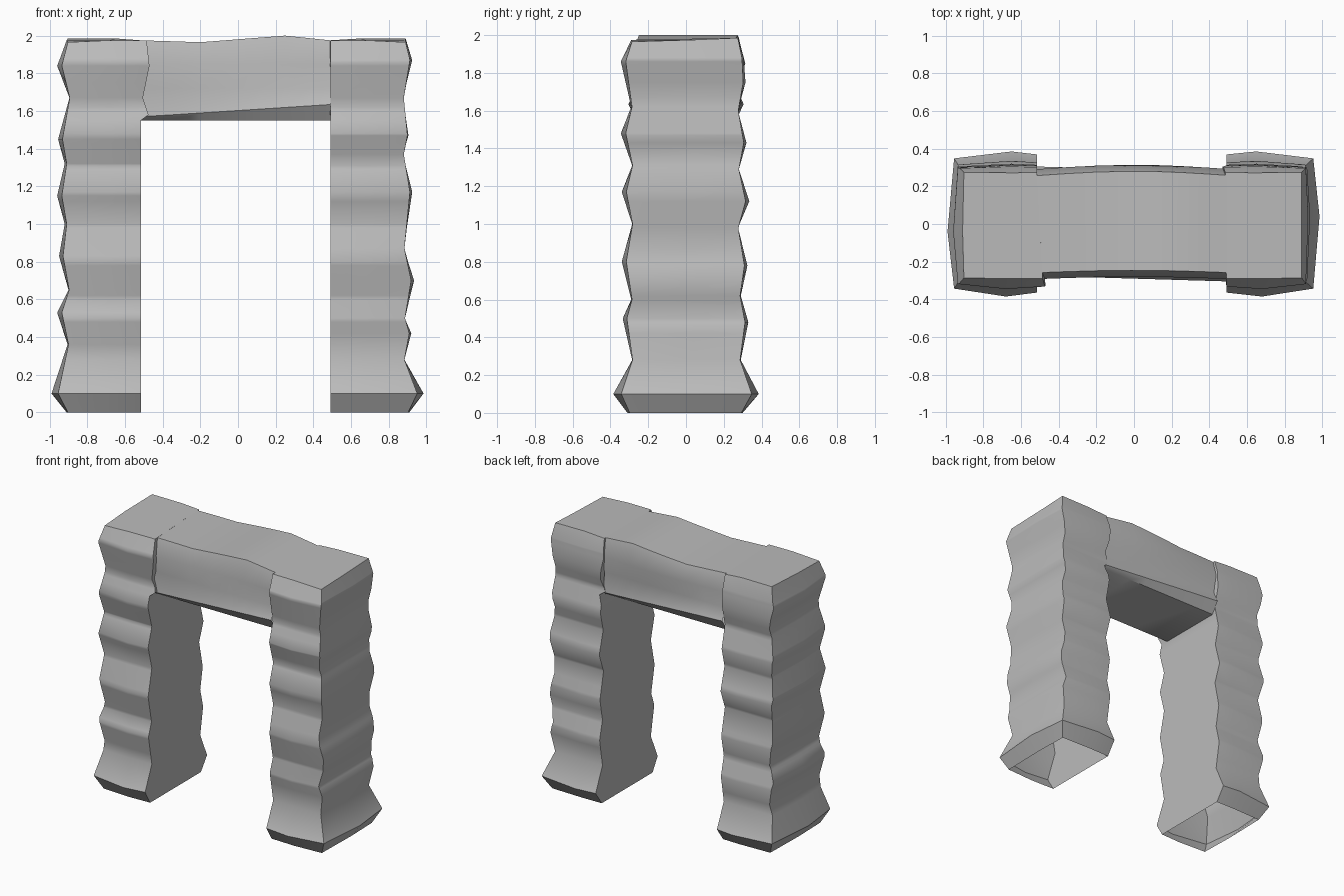
import bpy, bmesh, math

if "Cube" in bpy.data.objects:
    bpy.data.objects.remove(bpy.data.objects["Cube"])

stone = bpy.data.materials.new("grey stone")
stone.diffuse_color = (0.5, 0.5, 0.5, 1)
stone.use_nodes = True
stone.node_tree.nodes["Principled BSDF"].inputs["Base Color"].default_value = stone.diffuse_color


def interp(knots, t):
    """Piecewise linear value of (position, value) knots."""
    if t <= knots[0][0]:
        return knots[0][1]
    for (a, u), (b, v) in zip(knots, knots[1:]):
        if t <= b:
            return u + (v - u) * (t - a) / (b - a)
    return knots[-1][1]


def loft(name, rings, cap_end=False):
    """Skin closed rings of points and shade with sharp corners."""
    bm = bmesh.new()
    rows = [[bm.verts.new(p) for p in r] for r in rings]
    n = len(rows[0])
    for a, b in zip(rows, rows[1:]):
        for i in range(n):
            j = (i + 1) % n
            bm.faces.new((a[i], a[j], b[j], b[i]))
    if cap_end:
        bm.faces.new(rows[-1])
    bmesh.ops.recalc_face_normals(bm, faces=bm.faces)
    me = bpy.data.meshes.new(name)
    bm.to_mesh(me)
    bm.free()
    me.materials.append(stone)
    ob = bpy.data.objects.new(name, me)
    bpy.context.collection.objects.link(ob)
    bpy.ops.object.select_all(action='DESELECT')
    ob.select_set(True)
    bpy.context.view_layer.objects.active = ob
    bpy.ops.object.shade_smooth_by_angle(angle=math.radians(47))


# Weathered outlines: (height, distance from the centre plane)
FRONT = [(0, .31), (.1, .385), (.28, .285), (.5, .335), (.6, .29), (.8, .34), (1, .285),
         (1.17, .34), (1.31, .285), (1.48, .345), (1.62, .29), (1.86, .345), (1.97, .29)]
BACK = [(0, .30), (.1, .385), (.28, .29), (.48, .33), (.62, .29), (.78, .325), (.98, .275),
        (1.12, .335), (1.29, .28), (1.43, .32), (1.6, .275), (1.75, .315), (1.88, .305), (1.98, .27)]
LEFT = [(0, .91), (.1, .99), (.36, .905), (.53, .96), (.65, .90), (.83, .95), (1, .92),
        (1.15, .96), (1.32, .92), (1.45, .955), (1.67, .895), (1.84, .96), (1.97, .91)]
RIGHT = [(0, .91), (.1, .985), (.28, .88), (.42, .92), (.5, .885), (.7, .935), (.87, .88),
         (1.17, .925), (1.37, .875), (1.47, .905), (1.67, .875), (1.87, .925), (1.97, .89)]
# Inner edge of the protruding corner block at the top
BLOCK = [(1.55, .515), (1.58, .475), (1.67, .505), (1.84, .47), (1.97, .485)]


def pillar(name, side, outer, inner, block_front, block_back):
    zs = sorted({k[0] for prof in (FRONT, BACK, outer, BLOCK) for k in prof if k[0] < 1.97})
    rings = []
    for z in zs + [1.975]:
        f, b, o = interp(FRONT, z), interp(BACK, z), interp(outer, z)
        soft = lambda v, base, k: base + (v - base) * k
        fc, bc, oc = soft(f, .28, .6), soft(b, .28, .65), soft(o, .89, .65)
        fi, bi = soft(f, .28, .8), soft(b, .28, .85)
        xf = interp(BLOCK, z) if block_front and z >= 1.55 else inner
        xb = interp(BLOCK, z) if block_back and z >= 1.55 else inner
        top = z > 1.97
        dz = .01 if top else 0
        rings.append([
            (side * xf, -fi, z), (side * .68, -f, z), (side * oc, -fc, z - dz),
            (side * o, .04 * side, z), (side * oc, bc, z + dz),
            (side * .65, b, z + dz), (side * xb, bi, z)])
    loft(name, rings, cap_end=True)


# Pillars, open underneath
pillar("left_pillar", -1, LEFT, .515, True, False)
pillar("right_pillar", 1, RIGHT, .49, False, True)

# Lintel: underside, worn lower lip, groove, belly and uneven top
TOP = [(-.5, 1.975), (-.2, 1.965), (.25, 2.0), (.49, 1.975)]


def lintel_side(t, wave):
    """Points (depth, height) from bottom to top; the lip grows with t."""
    g = max(0, min(1, (t + .5)))
    return [(.25, 1.55), (.275 + .03 * g, 1.57 + .065 * g), (.265, 1.72),
            (.292 + wave, 1.85), (.258 + wave, None)]


stations = []
for x in (-.515, -.35, -.2, -.02, .12, .25, .38, .49):
    top = interp(TOP, x)
    front = [(x, -d, z or top) for d, z in lintel_side(x, -.012 * math.cos(x * math.pi))]
    back = [(x, d, z or top) for d, z in lintel_side(-x, .022 * math.cos(x * math.pi))]
    stations.append(front + back[::-1])
loft("lintel", stations)
